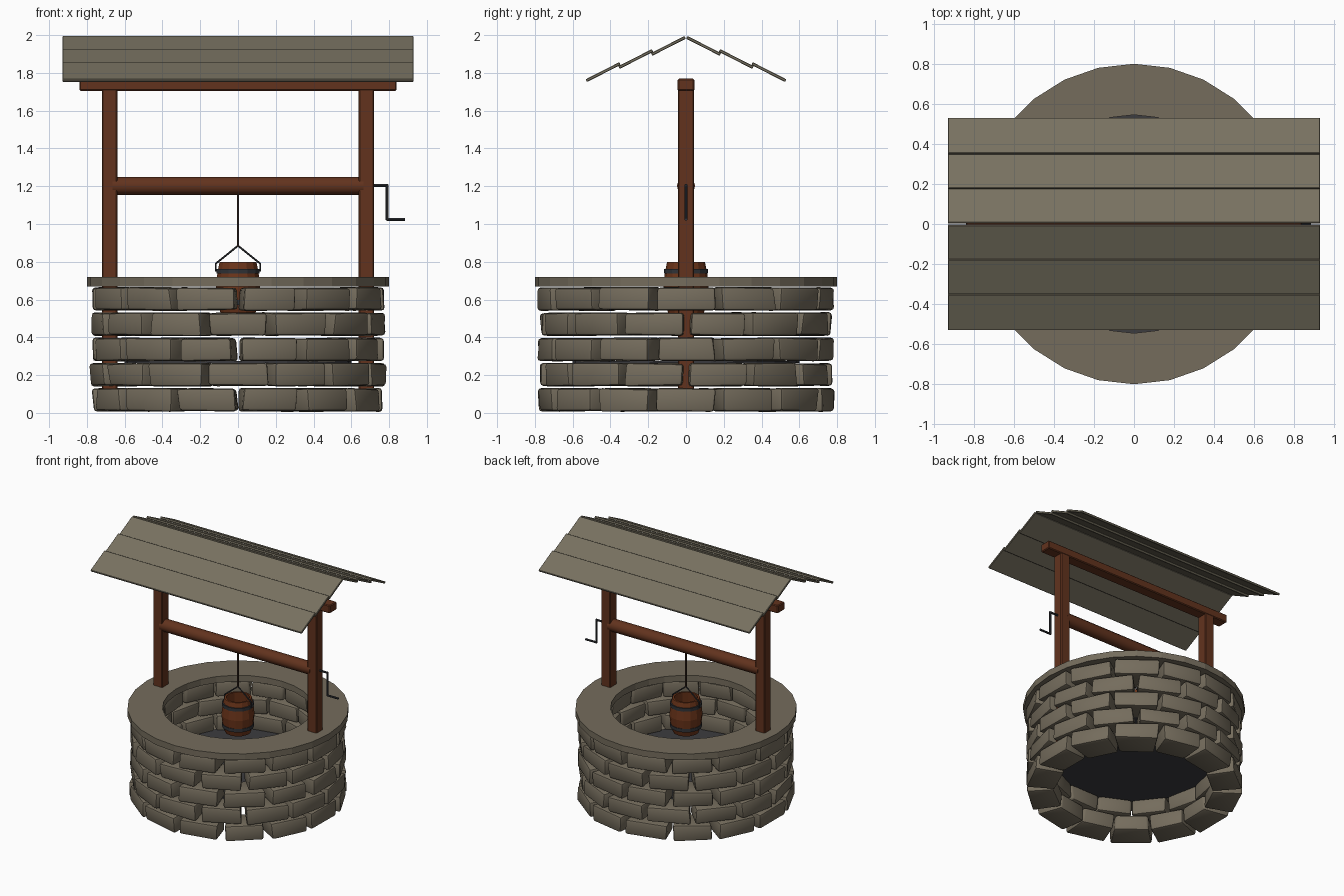
import bpy, bmesh, math, random
from mathutils import Matrix, Vector

random.seed(4)
if "Cube" in bpy.data.objects:
    bpy.data.objects.remove(bpy.data.objects["Cube"])


def material(name, rgb):
    col = [(c / 255) ** 2.2 for c in rgb] + [1]
    m = bpy.data.materials.new(name)
    m.use_nodes = True
    m.diffuse_color = col
    m.node_tree.nodes["Principled BSDF"].inputs["Base Color"].default_value = col
    return m


STONE = material("stone", (116, 108, 93))
SLATE = material("roof board", (119, 113, 97))
WOOD = material("brown wood", (98, 54, 35))
BARREL = material("barrel wood", (108, 56, 32))
IRON = material("dark iron", (52, 54, 58))
WATER = material("dark water", (62, 62, 65))
ROPE = material("rope", (72, 54, 45))


def finish(name, bm, mat, smooth=None):
    bmesh.ops.recalc_face_normals(bm, faces=bm.faces)
    me = bpy.data.meshes.new(name)
    bm.to_mesh(me)
    bm.free()
    me.materials.append(mat)
    if smooth:
        for p in me.polygons:
            p.use_smooth = True
        me.set_sharp_from_angle(angle=math.radians(smooth))
    ob = bpy.data.objects.new(name, me)
    bpy.context.collection.objects.link(ob)
    return ob


def box(name, center, size, mat, bevel=0.006, tilt=0):
    bm = bmesh.new()
    bmesh.ops.create_cube(bm, size=1)
    bmesh.ops.scale(bm, vec=size, verts=bm.verts)
    if bevel:
        bmesh.ops.bevel(bm, geom=bm.edges[:], offset=bevel, segments=1, affect='EDGES')
    bm.transform(Matrix.Translation(center) @ Matrix.Rotation(tilt, 4, 'X'))
    return finish(name, bm, mat)


def lathe(name, profile, sides, mat, closed=False, smooth=None):
    """Spin (radius, height) points around z."""
    bm = bmesh.new()
    rings = []
    for i in range(sides):
        a = math.tau * i / sides + math.pi / 2
        rings.append([bm.verts.new((r * math.cos(a), r * math.sin(a), z)) for r, z in profile])
    n = len(profile)
    for i in range(sides):
        a, b = rings[i], rings[(i + 1) % sides]
        for j in range(n if closed else n - 1):
            k = (j + 1) % n
            bm.faces.new((a[j], b[j], b[k], a[k]))
    bmesh.ops.remove_doubles(bm, verts=bm.verts, dist=1e-5)
    return finish(name, bm, mat, smooth)


def rod(name, points, radius, sides, mat, smooth=None):
    """Straight round bars joining the points."""
    bm = bmesh.new()
    for p, q in zip(points, points[1:]):
        p, q = Vector(p), Vector(q)
        d = q - p
        m = Matrix.Translation((p + q) / 2) @ d.to_track_quat('Z', 'Y').to_matrix().to_4x4()
        bmesh.ops.create_cone(bm, cap_ends=True, segments=sides, radius1=radius,
                              radius2=radius, depth=d.length + radius, matrix=m)
    return finish(name, bm, mat, smooth)


def stone(bm, angle, z, height):
    """One rough wedge block, lying across the wall."""
    b = bmesh.new()
    bmesh.ops.create_cube(b, size=1)
    wide = random.uniform(0.285, 0.325)
    for v in b.verts:
        outer = v.co.x > 0
        v.co.x = 0.768 if outer else 0.558
        v.co.y *= wide if outer else 0.245
        v.co.z *= height
        v.co += Vector([random.uniform(-0.009, 0.009) for _ in range(2)]
                       + [random.uniform(-0.004, 0.004)])
    bmesh.ops.bevel(b, geom=b.edges[:], offset=0.016, segments=2, profile=0.5, affect='EDGES')
    b.transform(Matrix.Translation((0, 0, z)) @ Matrix.Rotation(angle, 4, 'Z'))
    me = bpy.data.meshes.new("block")
    b.to_mesh(me)
    b.free()
    bm.from_mesh(me)
    bpy.data.meshes.remove(me)


# Stone wall: five staggered courses
COUNT = 14
for row in range(5):
    bm = bmesh.new()
    for i in range(COUNT):
        shift = 0.5 if row % 2 == 0 else 0
        stone(bm, -math.pi / 2 + math.tau * (i + shift) / COUNT, 0.069 + row * 0.1335, 0.12)
    finish(f"stone_course_{row + 1}", bm, STONE, 40)

# Flat rim and the water inside
lathe("stone_rim", [(0.8, 0.67), (0.8, 0.72), (0.545, 0.72), (0.545, 0.67)], 28, STONE, True)
lathe("water", [(0, 0.265), (0.6, 0.265), (0.6, 0.275), (0, 0.275)], 28, WATER)

# Timber frame
for side, label in ((1, "left"), (-1, "right")):
    box(f"{label}_post", (side * 0.68, 0, 0.88), (0.082, 0.084, 1.72), WOOD)
box("top_beam", (0, 0, 1.737), (1.68, 0.088, 0.064), WOOD)
rod("windlass", [(-0.64, 0, 1.202), (0.64, 0, 1.202)], 0.048, 12, WOOD, 40)

# Roof boards, three to a side, each upper edge raised over its neighbour
for side, label in ((-1, "front"), (1, "back")):
    for k in range(3):
        y = 0.093 + k * 0.173
        z = 1.943 - k * 0.0695
        box(f"{label}_roof_board_{k + 1}", (0, side * y, z), (1.86, 0.2, 0.016), SLATE,
            0.003, -side * math.radians(27))

# Crank
rod("crank", [(0.71, 0, 1.205), (0.79, 0, 1.205), (0.79, 0, 1.025), (0.88, 0, 1.025)],
    0.008, 8, IRON)

# Bucket: hollow barrel with hoops, handle and rope
lathe("bucket", [(0, 0.53), (0.095, 0.53), (0.112, 0.59), (0.12, 0.665), (0.112, 0.74),
                 (0.1, 0.80), (0.085, 0.80), (0.1, 0.665), (0.085, 0.55), (0, 0.55)],
      14, BARREL)
for z, label in ((0.585, "lower"), (0.75, "upper")):
    lathe(f"{label}_hoop", [(0.1, z - 0.013), (0.117, z - 0.013),
                            (0.117, z + 0.013), (0.1, z + 0.013)], 14, IRON, True)
rod("bucket_handle", [(-0.118, 0, 0.75), (-0.118, 0, 0.79), (0, 0, 0.885),
                      (0.118, 0, 0.79), (0.118, 0, 0.75)], 0.005, 6, IRON)
rod("rope", [(0, 0, 0.88), (0, 0, 1.17)], 0.006, 8, ROPE)
